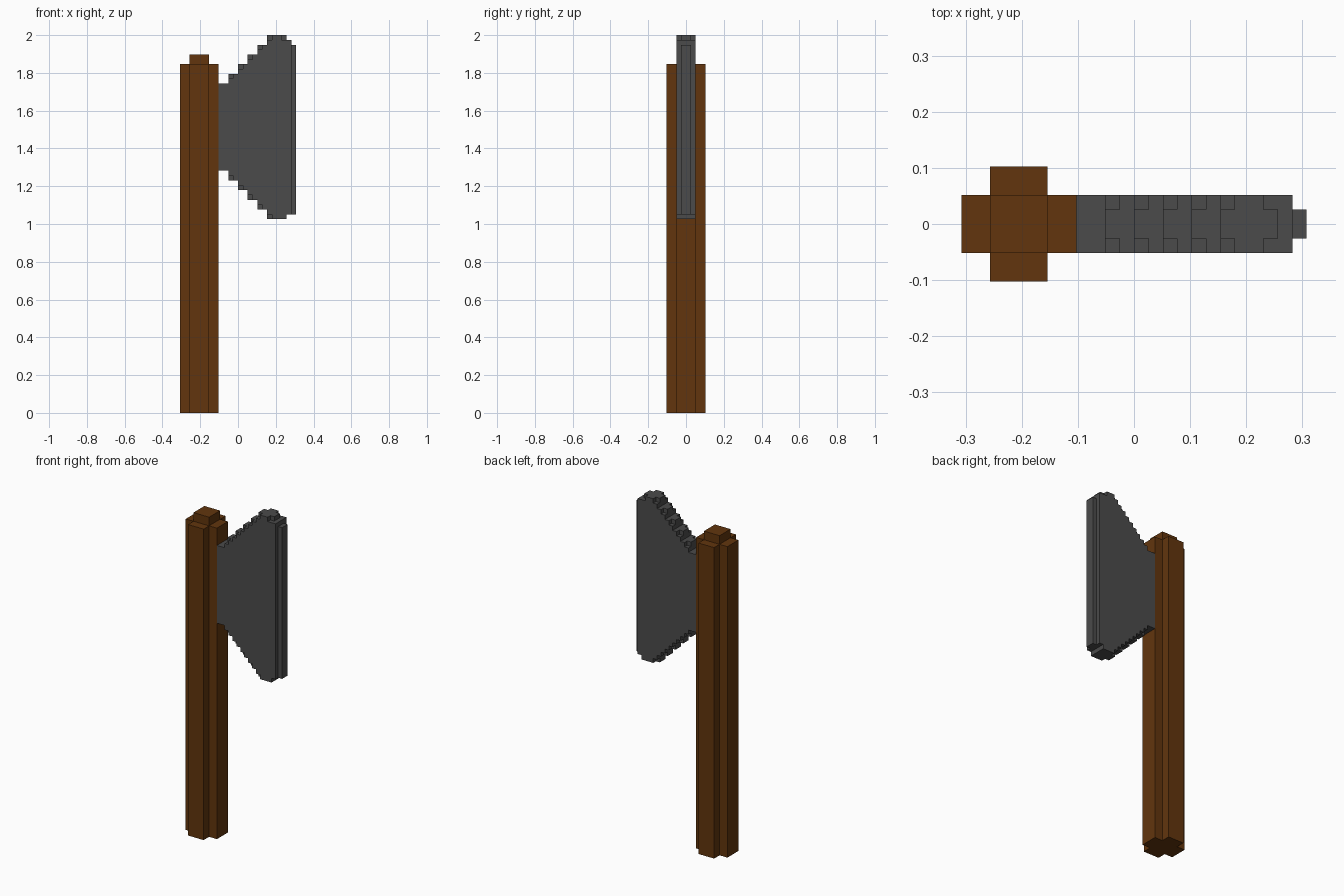
import bpy
import bmesh

cube = bpy.data.objects.get("Cube")
if cube:
    bpy.data.objects.remove(cube, do_unlink=True)

U = 2 / 78  # size of one block


def material(name, rgb):
    m = bpy.data.materials.new(name)
    m.use_nodes = True
    m.diffuse_color = (*rgb, 1)
    m.node_tree.nodes["Principled BSDF"].inputs["Base Color"].default_value = (*rgb, 1)
    return m


WOOD = material("brown wood", (0.122, 0.036, 0.004))
STEEL = material("dark grey steel", (0.07, 0.07, 0.07))


def prism(bm, outline, offset):
    """Extrude a closed outline of block coordinates along an offset."""
    face = bm.faces.new([bm.verts.new(p) for p in outline])
    out = bmesh.ops.extrude_face_region(bm, geom=[face])["geom"]
    moved = [v for v in out if isinstance(v, bmesh.types.BMVert)]
    bmesh.ops.translate(bm, verts=moved, vec=offset)


def box(bm, x0, x1, y0, y1, z0, z1):
    prism(bm, [(x0, y0, z0), (x1, y0, z0), (x1, y1, z0), (x0, y1, z0)], (0, 0, z1 - z0))


def finish(bm, name, mat):
    bmesh.ops.recalc_face_normals(bm, faces=bm.faces)
    bmesh.ops.scale(bm, vec=(U, U, U), verts=bm.verts)
    mesh = bpy.data.meshes.new(name)
    bm.to_mesh(mesh)
    bm.free()
    mesh.materials.append(mat)
    obj = bpy.data.objects.new(name, mesh)
    bpy.context.collection.objects.link(obj)


# Handle: cross-shaped shaft, with a raised square end
bm = bmesh.new()
cross = [(-2, -4), (2, -4), (2, -2), (4, -2), (4, 2), (2, 2),
         (2, 4), (-2, 4), (-2, 2), (-4, 2), (-4, -2), (-2, -2)]
prism(bm, [(x - 8, y, 0) for x, y in cross], (0, 0, 72))
finish(bm, "handle", WOOD)

bm = bmesh.new()
box(bm, -10, -6, -2, 2, 72, 74)
finish(bm, "handle_cap", WOOD)

# Blade: stepped flare, mirrored about its mid height
MID = 59
steps = [(-2 + 2 * i, 68 + 2 * i) for i in range(5)]
upper = [(-4, 68)]
for x, z in steps:
    upper += [(x, z), (x, z + 1), (x + 1, z + 1), (x + 1, z + 2)]
lower = [(x, 2 * MID - z) for x, z in reversed(upper)]
tip = [(9, 78), (9, 77), (11, 77), (11, 41), (10, 41), (10, 40)]
bm = bmesh.new()
prism(bm, [(x, -2, z) for x, z in upper + tip + lower], (0, 4, 0))
finish(bm, "blade", STEEL)

# Narrow teeth that fill the middle of each notched step
bm = bmesh.new()
for x, z in steps:
    box(bm, x, x + 1, -1, 1, z + 1, z + 2)
    box(bm, x, x + 1, -1, 1, 2 * MID - z - 2, 2 * MID - z - 1)
box(bm, 9, 10, -1, 1, 77, 78)
finish(bm, "blade_teeth", STEEL)

# Thin cutting edge
bm = bmesh.new()
box(bm, 11, 12, -1, 1, 41, 76)
finish(bm, "cutting_edge", STEEL)
